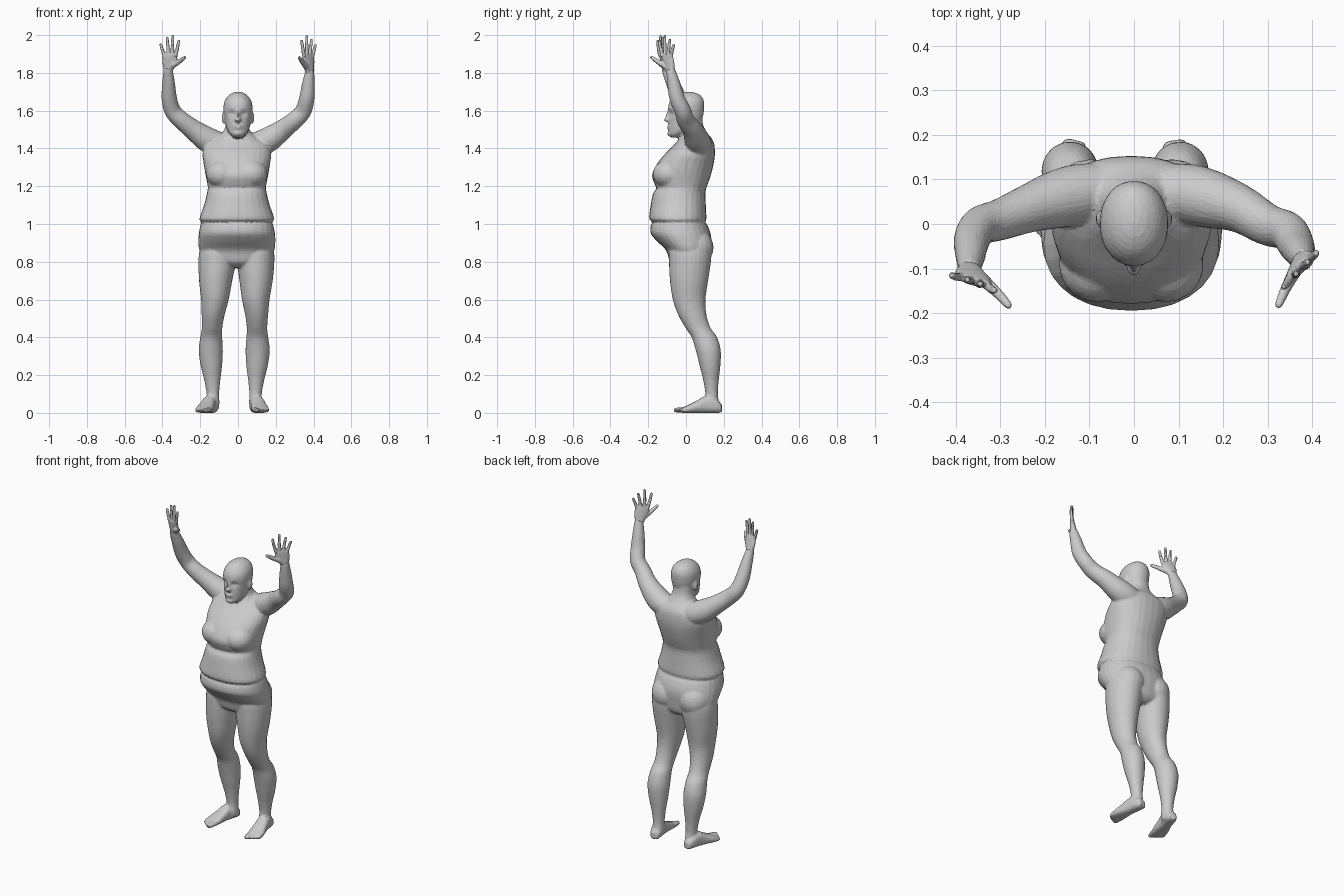
import bpy, bmesh, math
from mathutils import Vector, Matrix

X, Y, Z = Vector((1, 0, 0)), Vector((0, 1, 0)), Vector((0, 0, 1))


def smooth_keys(keys, steps=4):
    """Catmull-Rom interpolation of tuples of numbers."""
    out = []
    for i in range(len(keys) - 1):
        a, b = keys[max(i - 1, 0)], keys[i]
        c, d = keys[i + 1], keys[min(i + 2, len(keys) - 1)]
        for s in range(steps):
            t = s / steps
            out.append(tuple(
                0.5 * (2 * q + (r - p) * t + (2 * p - 5 * q + 4 * r - w) * t * t
                       + (3 * q - p - 3 * r + w) * t ** 3)
                for p, q, r, w in zip(a, b, c, d)))
    return out + [tuple(keys[-1])]


def ring(centre, u, v, ru, rv, power=1.0, n=28):
    def f(k):
        return math.copysign(abs(k) ** power, k)
    angles = [2 * math.pi * i / n for i in range(n)]
    return [centre + u * ru * f(math.cos(a)) + v * rv * f(math.sin(a)) for a in angles]


def loft(bm, rings):
    rows = [[bm.verts.new(p) for p in r] for r in rings]
    n = len(rows[0])
    for lo, hi in zip(rows, rows[1:]):
        for i in range(n):
            bm.faces.new((lo[i], lo[(i + 1) % n], hi[(i + 1) % n], hi[i]))
    bm.faces.new(rows[0][::-1])
    bm.faces.new(rows[-1])
    return [v for r in rows for v in r]


def column(bm, keys, power=1.0):
    """Upright form from keys (z, centre x, half width, front y, back y)."""
    return loft(bm, [ring(Vector((cx, (yf + yb) / 2, z)), X, Y, hw, (yb - yf) / 2, power)
                     for z, cx, hw, yf, yb in smooth_keys(keys)])


def tube(bm, keys, across, n=20):
    """Limb along a path from keys (x, y, z, radius across, other radius)."""
    keys = smooth_keys(keys)
    pts = [Vector(k[:3]) for k in keys]
    rings = []
    for i, k in enumerate(keys):
        t = (pts[min(i + 1, len(pts) - 1)] - pts[max(i - 1, 0)]).normalized()
        u = (across - t * across.dot(t)).normalized()
        rings.append(ring(pts[i], u, t.cross(u), k[3], k[4], 1.0, n))
    loft(bm, rings)


def blob(bm, centre, size):
    m = Matrix.Translation(centre) @ Matrix.Diagonal((*size, 1))
    bmesh.ops.create_uvsphere(bm, u_segments=20, v_segments=12, radius=1, matrix=m)


def finish(bm, name, voxel, ratio, smoothing):
    """Fuse the overlapping forms into one skin with flat facets."""
    bmesh.ops.recalc_face_normals(bm, faces=bm.faces[:])
    mesh = bpy.data.meshes.new(name)
    bm.to_mesh(mesh)
    bm.free()
    ob = bpy.data.objects.new(name, mesh)
    bpy.context.collection.objects.link(ob)
    m = ob.modifiers.new("fuse", 'REMESH')
    m.mode, m.voxel_size = 'VOXEL', voxel
    m = ob.modifiers.new("soften", 'SMOOTH')
    m.factor, m.iterations = 0.5, smoothing
    m = ob.modifiers.new("facets", 'DECIMATE')
    m.ratio = ratio


body = bmesh.new()

# Torso with belly roll, bust crease and neck
torso = [(0.77, .06, -.05, .09), (0.80, .16, -.085, .12), (0.86, .198, -.105, .13),
         (0.91, .204, -.155, .135), (0.95, .202, -.187, .13), (0.99, .194, -.187, .115),
         (1.01, .188, -.178, .102), (1.03, .198, -.195, .108), (1.10, .174, -.187, .105),
         (1.16, .159, -.175, .103), (1.19, .154, -.156, .107), (1.21, .156, -.166, .115),
         (1.26, .166, -.180, .132), (1.32, .176, -.152, .147), (1.37, .182, -.112, .153),
         (1.42, .168, -.062, .150), (1.45, .125, -.038, .138), (1.48, .080, -.022, .115),
         (1.52, .060, -.018, .092), (1.57, .056, -.015, .085)]
column(body, [(z, -.006, hw, yf, yb) for z, hw, yf, yb in torso], 0.9)
for s in (-1, 1):
    blob(body, (s * .078 - .006, -.09, 1.265), (.085, .086, .075))   # breast
    blob(body, (s * .092 - .006, .048, .875), (.096, .098, .10))     # buttock

# Head with pushed-in eye sockets
head = [(1.457, .020, -.080, -.03), (1.475, .042, -.092, 0), (1.50, .058, -.092, .05),
        (1.53, .066, -.092, .075), (1.57, .073, -.091, .09), (1.61, .077, -.095, .096),
        (1.645, .073, -.088, .096), (1.675, .056, -.066, .083), (1.693, .032, -.035, .055),
        (1.70, .010, -.005, .02)]
for v in column(body, [(z, 0, hw, yf, yb) for z, hw, yf, yb in head], 0.95):
    if v.co.y < 0:
        d = ((abs(v.co.x) - .032) / .016) ** 2 + ((v.co.z - 1.585) / .014) ** 2
        v.co.y += .014 * math.exp(-d)
blob(body, (0, -.098, 1.552), (.016, .020, .013))      # nose tip
blob(body, (0, -.090, 1.572), (.010, .017, .030))      # nose bridge
blob(body, (0, -.089, 1.517), (.026, .012, .006))      # upper lip
blob(body, (0, -.088, 1.507), (.022, .012, .006))      # lower lip
blob(body, (0, -.086, 1.478), (.020, .014, .014))      # chin
for s in (-1, 1):
    blob(body, (s * .077, .012, 1.562), (.009, .018, .032))   # ear

# Legs
leg = [(0.89, .100, .085, -.07, .115), (0.86, .102, .095, -.088, .132),
       (0.80, .102, .099, -.090, .132), (0.70, .107, .088, -.085, .117),
       (0.60, .108, .073, -.070, .103), (0.52, .115, .061, -.042, .108),
       (0.45, .119, .054, -.003, .130), (0.40, .122, .058, .030, .165),
       (0.33, .124, .064, .052, .184), (0.25, .121, .057, .072, .182),
       (0.17, .116, .042, .092, .173), (0.10, .113, .033, .102, .169),
       (0.05, .112, .034, .095, .176), (0.02, .112, .030, .10, .178)]
foot = [(0, .020, .045), (.015, .030, .06), (.05, .036, .085), (.09, .037, .088),
        (.13, .041, .066), (.17, .046, .046), (.205, .044, .030), (.215, .038, .024)]
for s, splay in ((-1, -.068), (1, .038)):
    column(body, [(z, s * cx - .006 - .014 * min(1, (0.89 - z) / 0.5), hw, yf, yb)
                  for z, cx, hw, yf, yb in leg])
    # Foot and toes
    heel = Vector((s * .110 - .02, .188, 0))
    fwd = Vector((splay, -.24, 0)).normalized()
    out = Vector((-fwd.y, fwd.x, 0)) * s
    loft(body, [ring(heel + fwd * t + Z * h / 2, out, Z, hw, h / 2, 0.8)
                for t, hw, h in smooth_keys(foot)])
    for k, tip in enumerate((.250, .247, .240, .231, .221)):
        side = -.033 + .017 * k
        r = .014 if k == 0 else .009
        toe = [heel + fwd * t + out * side + Z * h for t, h in
               ((.18, .018), (tip - .012, .014), (tip, .011))]
        tube(body, [(*p, r * f, r * f) for p, f in zip(toe, (1, 1, .6))], out, 12)

# Raised arms and open hands: wrist, knuckle centre, then thumb-side to little finger tips
arms = {
    "left": (-1, .0, (-.37, -.10, 1.81), (-.358, -.128, 1.895),
             [(-.312, -.150, 1.975), (-.345, -.135, 2.0), (-.375, -.125, 1.99),
              (-.411, -.115, 1.955)], (-.277, -.187, 1.885)),
    "right": (1, -.012, (.379, -.078, 1.80), (.370, -.102, 1.892),
              [(.336, -.142, 1.975), (.364, -.112, 2.0), (.390, -.085, 1.98),
               (.411, -.064, 1.952)], (.322, -.187, 1.885)),
}
for name, (s, dy, wrist, knuckle, tips, thumb) in arms.items():
    wrist, knuckle, thumb = Vector(wrist), Vector(knuckle), Vector(thumb)
    path = [(.06, .072, 1.415, .062), (.115, .068, 1.425, .068), (.17, .056, 1.452, .066),
            (.238, .034, 1.50, .054), (.30, .010 + dy, 1.55, .047),
            (.345, -.004 + dy, 1.597, .044), (.364, -.035 + dy, 1.665, .041)]
    keys = [(s * x, y, z, r, r) for x, y, z, r in path]
    keys += [(*(Vector(keys[-1][:3]).lerp(wrist, .55)), .035, .034),
             (*wrist, .027, .025), (*(wrist.lerp(knuckle, .2)), .024, .020)]
    tube(body, keys, Y)

    hand = bmesh.new()
    across = (Vector(tips[0]) - Vector(tips[3])).normalized()
    palm = [(-.15, .024, .021), (.15, .028, .019), (.5, .039, .016), (.85, .041, .013),
            (1.05, .036, .010)]
    tube(hand, [(*wrist.lerp(knuckle, t), a, b) for t, a, b in palm], across)
    for k, tip in enumerate(tips):
        tip = Vector(tip)
        base = knuckle + across * (.030 - .020 * k) - Z * .012
        mid = base.lerp(tip, .55) - Y * .002
        tube(hand, [(*base, .0105, .0105), (*mid, .009, .009),
                    (*base.lerp(tip, .93), .0075, .0075), (*tip, .004, .004)], across, 10)
    root = wrist.lerp(knuckle, .25) + across * .012
    bend = root.lerp(thumb, .5) + across * .006
    tube(hand, [(*root, .017, .017), (*bend, .013, .012),
                (*root.lerp(thumb, .92), .009, .009), (*thumb, .004, .004)], Z, 10)
    finish(hand, name + "_hand", .0035, .25, 2)

finish(body, "body", .007, .16, 4)
